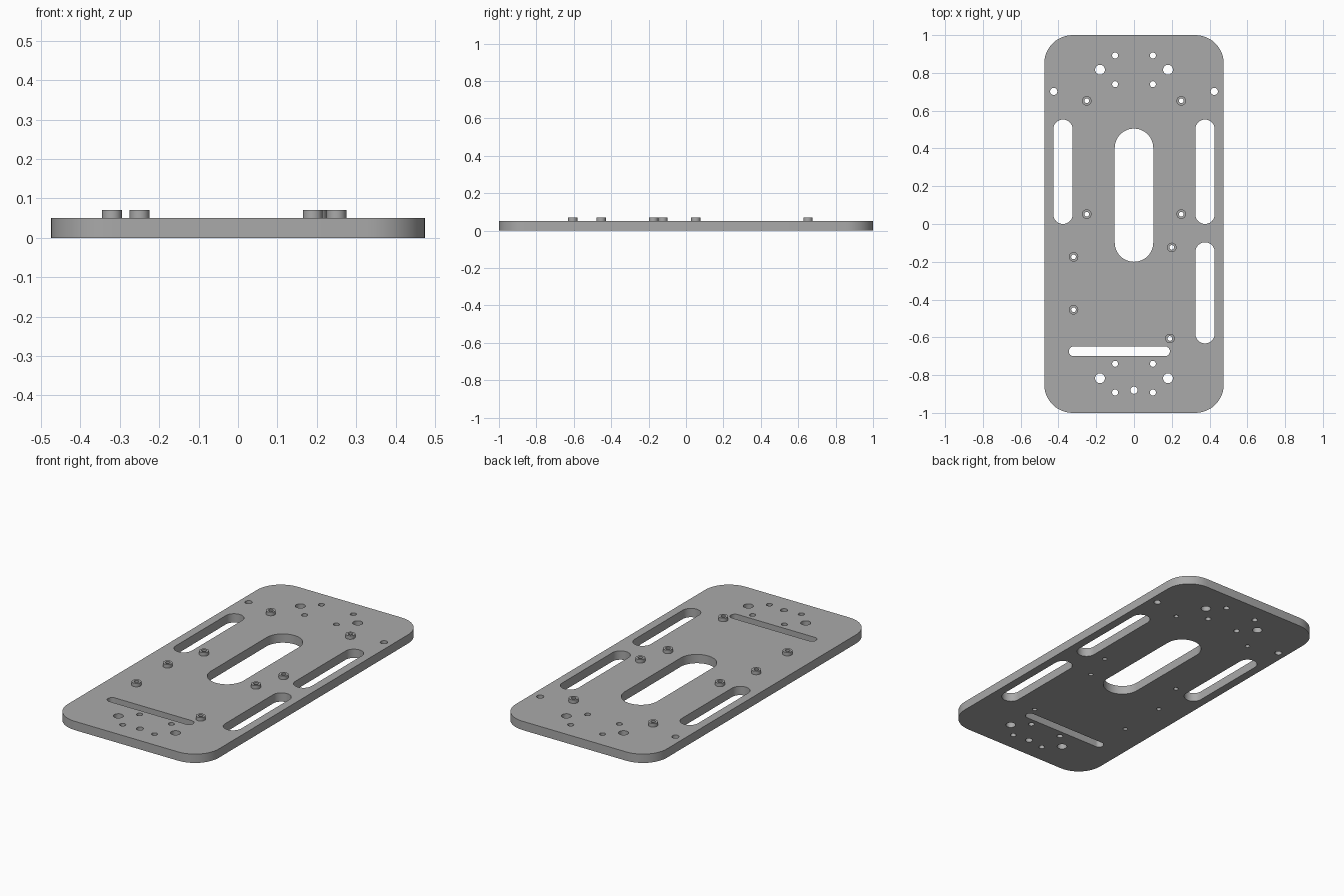
import bpy, bmesh
from math import cos, sin, pi, radians

cube = bpy.data.objects.get("Cube")
if cube:
    bpy.data.objects.remove(cube, do_unlink=True)

grey = bpy.data.materials.new("plain grey")
grey.use_nodes = True
COLOUR = (0.4, 0.4, 0.4, 1)
grey.diffuse_color = COLOUR
grey.node_tree.nodes["Principled BSDF"].inputs["Base Color"].default_value = COLOUR

THICK = 0.05
BOSS_H = 0.02


def rounded(x0, x1, y0, y1, r, steps=12):
    """Outline of a rectangle with rounded corners."""
    centres = [(x1 - r, y1 - r), (x0 + r, y1 - r), (x0 + r, y0 + r), (x1 - r, y0 + r)]
    pts = []
    for q, (cx, cy) in enumerate(centres):
        for i in range(steps + 1):
            a = (q + i / steps) * pi / 2
            p = (cx + r * cos(a), cy + r * sin(a))
            if not pts or (abs(p[0] - pts[-1][0]) + abs(p[1] - pts[-1][1])) > 1e-4:
                pts.append(p)
    if abs(pts[0][0] - pts[-1][0]) + abs(pts[0][1] - pts[-1][1]) < 1e-4:
        pts.pop()
    return pts


def circle(x, y, r, n=32):
    return [(x + r * cos(2 * pi * i / n), y + r * sin(2 * pi * i / n)) for i in range(n)]


def slab(name, outlines, z, height):
    """Extrude a filled outline; inner outlines become through holes."""
    curve = bpy.data.curves.new(name, 'CURVE')
    curve.dimensions = '2D'
    curve.fill_mode = 'BOTH'
    curve.extrude = height / 2
    for pts in outlines:
        s = curve.splines.new('POLY')
        s.points.add(len(pts) - 1)
        for p, (x, y) in zip(s.points, pts):
            p.co = (x, y, 0, 1)
        s.use_cyclic_u = True
    temp = bpy.data.objects.new(name + " outline", curve)
    bpy.context.collection.objects.link(temp)
    bpy.context.view_layer.update()
    mesh = bpy.data.meshes.new_from_object(temp)
    bpy.data.objects.remove(temp, do_unlink=True)
    bpy.data.curves.remove(curve)

    bm = bmesh.new()
    bm.from_mesh(mesh)
    bmesh.ops.remove_doubles(bm, verts=bm.verts, dist=1e-5)
    bmesh.ops.recalc_face_normals(bm, faces=bm.faces)
    bmesh.ops.translate(bm, verts=bm.verts, vec=(0, 0, z + height / 2))
    bm.to_mesh(mesh)
    bm.free()
    mesh.materials.clear()
    mesh.materials.append(grey)
    obj = bpy.data.objects.new(name, mesh)
    bpy.context.collection.objects.link(obj)
    bpy.ops.object.select_all(action='DESELECT')
    obj.select_set(True)
    bpy.context.view_layer.objects.active = obj
    bpy.ops.object.shade_smooth_by_angle(angle=radians(30))
    return obj


# Standoff positions
bosses = [(s * 0.25, y) for s in (-1, 1) for y in (0.652, 0.052)]
bosses += [(0.2, -0.124), (-0.32, -0.174), (-0.32, -0.454), (0.19, -0.606)]

# Plate border, then the long slots
outlines = [rounded(-0.475, 0.475, -1, 1, 0.15)]
outlines += [
    rounded(-0.102, 0.102, -0.2, 0.505, 0.102),
    rounded(-0.427, -0.325, 0, 0.553, 0.051),
    rounded(0.325, 0.427, 0, 0.553, 0.051),
    rounded(0.325, 0.427, -0.632, -0.097, 0.051),
    rounded(-0.345, 0.19, -0.7, -0.648, 0.026),
]

# Mirrored mounting holes at both ends
for s in (-1, 1):
    for end in (-1, 1):
        outlines += [circle(s * 0.1, end * 0.892, 0.016),
                     circle(s * 0.1, end * 0.74, 0.016),
                     circle(s * 0.18, end * 0.817, 0.026)]
    outlines.append(circle(s * 0.425, 0.702, 0.019))
outlines.append(circle(0, -0.88, 0.019))

# Screw holes under the standoffs
outlines += [circle(x, y, 0.0125) for x, y in bosses]
slab("base_plate", outlines, 0, THICK)

# Hollow standoffs
for i, (x, y) in enumerate(bosses, 1):
    slab(f"standoff_{i}", [circle(x, y, 0.025), circle(x, y, 0.0125)], THICK, BOSS_H)
